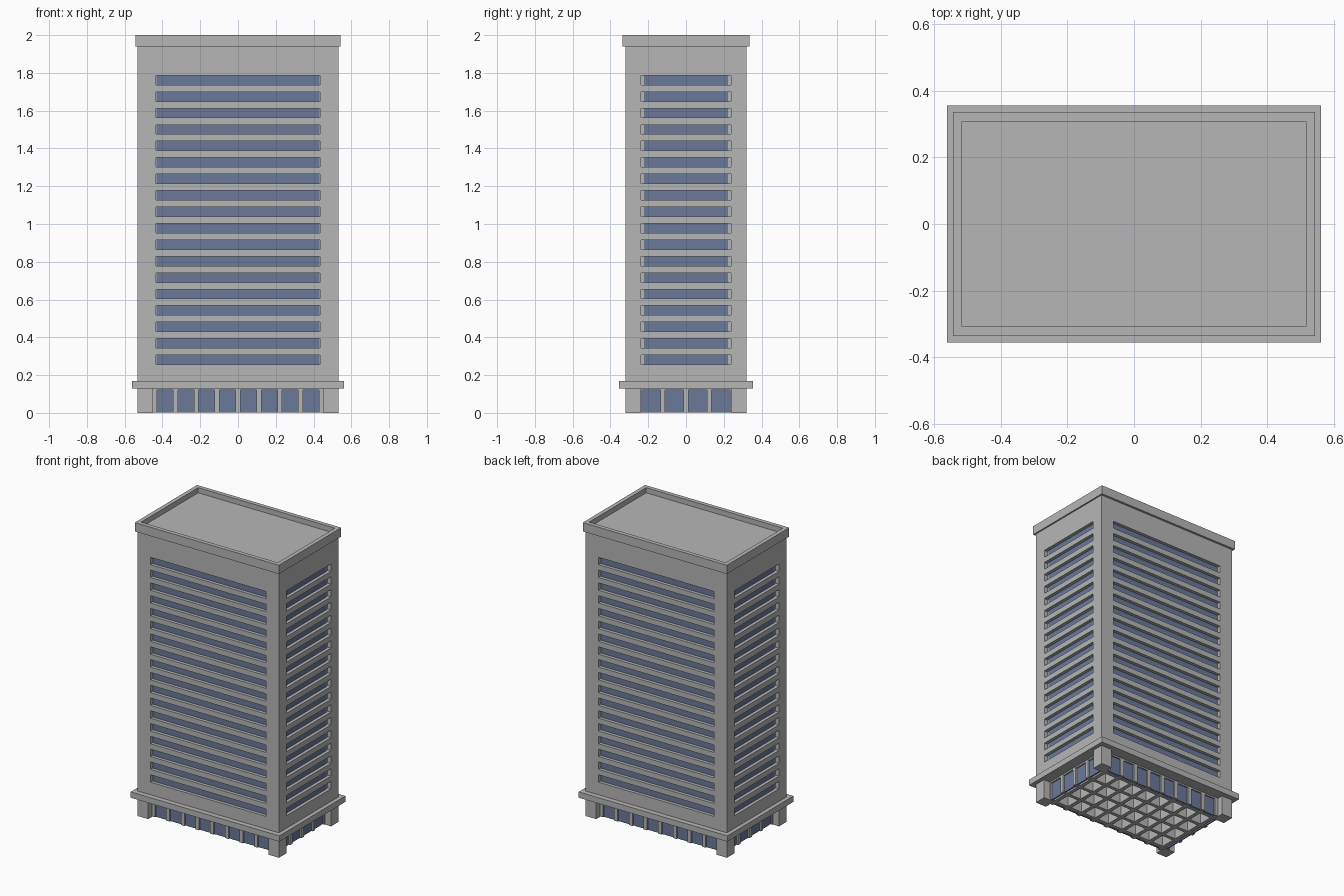
import bpy
import bmesh
from mathutils import Matrix, Vector

if "Cube" in bpy.data.objects:
    bpy.data.objects.remove(bpy.data.objects["Cube"])


def material(name, rgb):
    m = bpy.data.materials.new(name)
    m.use_nodes = True
    m.diffuse_color = (*rgb, 1)
    m.node_tree.nodes["Principled BSDF"].inputs["Base Color"].default_value = (*rgb, 1)
    return m


concrete = material("concrete grey", (0.47, 0.47, 0.47))
glass = material("window blue", (0.145, 0.19, 0.315))


def boxes(name, mat, spans):
    """One object made of boxes, each given as a low and a high corner."""
    bm = bmesh.new()
    for low, high in spans:
        low, high = Vector(low), Vector(high)
        place = Matrix.Translation((low + high) / 2) @ Matrix.Diagonal((*(high - low), 1))
        bmesh.ops.create_cube(bm, size=1, matrix=place)
    mesh = bpy.data.meshes.new(name)
    bm.to_mesh(mesh)
    bm.free()
    mesh.materials.append(mat)
    obj = bpy.data.objects.new(name, mesh)
    bpy.context.collection.objects.link(obj)
    return obj


def block(hx, hy, z0, z1):
    return (-hx, -hy, z0), (hx, hy, z1)


def wall_spans(half, near, far, z0, z1, axis):
    """Matching strips on two opposite walls, facing along the given axis."""
    out = []
    for a, b in ((near, far), (-far, -near)):
        if axis == "y":
            out.append(((-half, a, z0), (half, b, z1)))
        else:
            out.append(((a, -half, z0), (b, half, z1)))
    return out


HX, HY = 0.533, 0.32
DEPTH = 0.025
FLOORS, PITCH, SILL, OPENING = 18, 0.0871, 0.256, 0.05

# Tower with a recessed window strip on every floor and side
openings, panes = [], []
for floor in range(FLOORS):
    z = SILL + floor * PITCH
    for face, half, glass_half, axis in ((HY, 0.435, 0.431, "y"), (HX, 0.238, 0.223, "x")):
        back = face - DEPTH
        openings += wall_spans(half, back, face + 0.05, z, z + OPENING, axis)
        panes += wall_spans(glass_half, back - 0.002, back + 0.003, z, z + OPENING, axis)

tower = boxes("tower", concrete, [block(HX, HY, 0.17, 1.94)])
cutter = boxes("window_cutter", concrete, openings)
cutter.hide_render = True
cutter.hide_viewport = True
cut = tower.modifiers.new("window openings", "BOOLEAN")
cut.operation = "DIFFERENCE"
cut.solver = "EXACT"
cut.object = cutter
boxes("window_strips", glass, panes)

# Parapet with a sunken roof
parapet = boxes("parapet", concrete, [block(0.543, 0.335, 1.94, 2)])
bm = bmesh.new()
bm.from_mesh(parapet.data)
top = max(bm.faces, key=lambda f: f.calc_center_median().z)
bmesh.ops.inset_region(bm, faces=[top], thickness=0.04)
inner = bmesh.ops.extrude_discrete_faces(bm, faces=[top])["faces"][0]
bmesh.ops.translate(bm, verts=inner.verts, vec=(0, 0, -0.035))
bm.to_mesh(parapet.data)
bm.free()

# Ledge above the ground floor
boxes("ledge", concrete, [block(0.56, 0.355, 0.13, 0.17)])

# Corner columns
columns = []
for sx in (-1, 1):
    for sy in (-1, 1):
        x = sorted((sx * 0.452, sx * HX))
        y = sorted((sy * 0.24, sy * HY))
        columns.append(((x[0], y[0], 0), (x[1], y[1], 0.13)))
boxes("corner_columns", concrete, columns)

# Crossing ground floor walls, whose ends form the mullions
walls = []
for i in range(-4, 5):
    x = i * 0.1105
    walls.append(((x - 0.013, -0.28, 0.003), (x + 0.013, 0.28, 0.13)))
for j in range(-2, 3):
    y = j * 0.122
    walls.append(((-0.487, y - 0.012, 0.003), (0.487, y + 0.012, 0.13)))
boxes("ground_floor_walls", concrete, walls)

# Lintels and glass between the mullions
boxes("ground_floor_lintels", concrete,
      wall_spans(0.45, 0.255, 0.279, 0.12, 0.13, "y")
      + wall_spans(0.25, 0.46, 0.486, 0.12, 0.13, "x"))
boxes("ground_floor_glass", glass,
      wall_spans(0.45, 0.262, 0.27, 0.003, 0.12, "y")
      + wall_spans(0.25, 0.468, 0.476, 0.003, 0.12, "x"))
